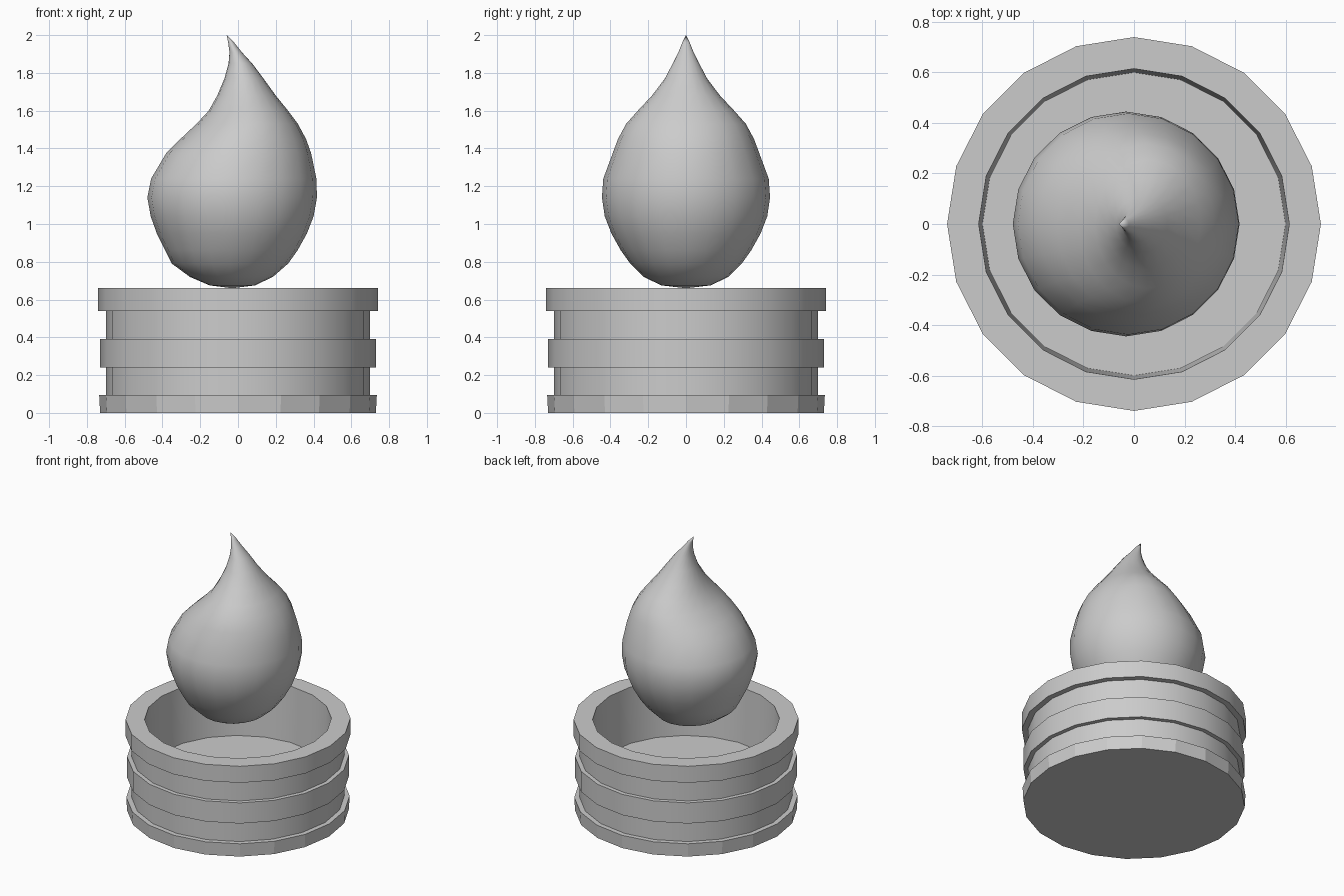
import bpy, bmesh
from math import sin, cos, pi

SIDES = 20

cube = bpy.data.objects.get("Cube")
if cube:
    bpy.data.objects.remove(cube, do_unlink=True)

grey = bpy.data.materials.new("plain grey")
grey.use_nodes = True
colour = (0.6, 0.6, 0.6, 1)
grey.diffuse_color = colour
grey.node_tree.nodes["Principled BSDF"].inputs["Base Color"].default_value = colour


def loft(name, rings, smooth=True):
    """Skin level elliptical rings (z, left x, right x, half depth); zero depth is a pole."""
    bm = bmesh.new()
    loops = []
    for z, left, right, depth in rings:
        mid, half = (left + right) / 2, (right - left) / 2
        if depth == 0:
            loops.append([bm.verts.new((mid, 0, z))] * SIDES)
        else:
            loops.append([bm.verts.new((mid + half * cos(2 * pi * i / SIDES),
                                        depth * sin(2 * pi * i / SIDES), z))
                          for i in range(SIDES)])
    for low, high in zip(loops, loops[1:]):
        for i in range(SIDES):
            j = (i + 1) % SIDES
            corners = dict.fromkeys((low[i], low[j], high[j], high[i]))
            bm.faces.new(list(corners))
    # Close open ends with a flat cap
    for loop in (loops[0], loops[-1]):
        if len(set(loop)) == SIDES:
            bm.faces.new(loop)
    bmesh.ops.recalc_face_normals(bm, faces=bm.faces)
    mesh = bpy.data.meshes.new(name)
    bm.to_mesh(mesh)
    bm.free()
    obj = bpy.data.objects.new(name, mesh)
    bpy.context.collection.objects.link(obj)
    mesh.materials.append(grey)
    if smooth:
        bpy.ops.object.select_all(action="DESELECT")
        obj.select_set(True)
        bpy.context.view_layer.objects.active = obj
        bpy.ops.object.shade_smooth_by_angle(angle=pi / 5)
    return obj


def turned(name, profile, smooth=True):
    return loft(name, [(z, -r, r, r) for r, z in profile], smooth)


# Faceted foot of the cup
turned("cup_foot", [(0.73, 0), (0.735, 0.095), (0.70, 0.095)], smooth=False)

# Banded wall, rim and hollow inside with a raised floor
turned("cup_body", [(0.70, 0.09), (0.70, 0.24), (0.73, 0.24), (0.73, 0.39),
                    (0.70, 0.39), (0.70, 0.54), (0.74, 0.54), (0.74, 0.66),
                    (0.615, 0.66), (0.60, 0.26)])

# Leaning flame hovering over the cup
loft("flame", [
    (0.66, -0.03, -0.03, 0),
    (0.675, -0.15, 0.09, 0.13),
    (0.72, -0.255, 0.185, 0.225),
    (0.79, -0.35, 0.265, 0.295),
    (0.86, -0.385, 0.315, 0.345),
    (0.95, -0.43, 0.365, 0.395),
    (1.04, -0.462, 0.40, 0.43),
    (1.14, -0.48, 0.418, 0.445),
    (1.24, -0.46, 0.415, 0.438),
    (1.375, -0.38, 0.387, 0.388),
    (1.45, -0.305, 0.36, 0.36),
    (1.53, -0.22, 0.317, 0.317),
    (1.60, -0.155, 0.265, 0.255),
    (1.68, -0.11, 0.20, 0.18),
    (1.77, -0.072, 0.135, 0.112),
    (1.85, -0.05, 0.075, 0.07),
    (1.91, -0.045, 0.02, 0.04),
    (1.96, -0.052, -0.02, 0.02),
    (2.0, -0.06, -0.06, 0),
])
